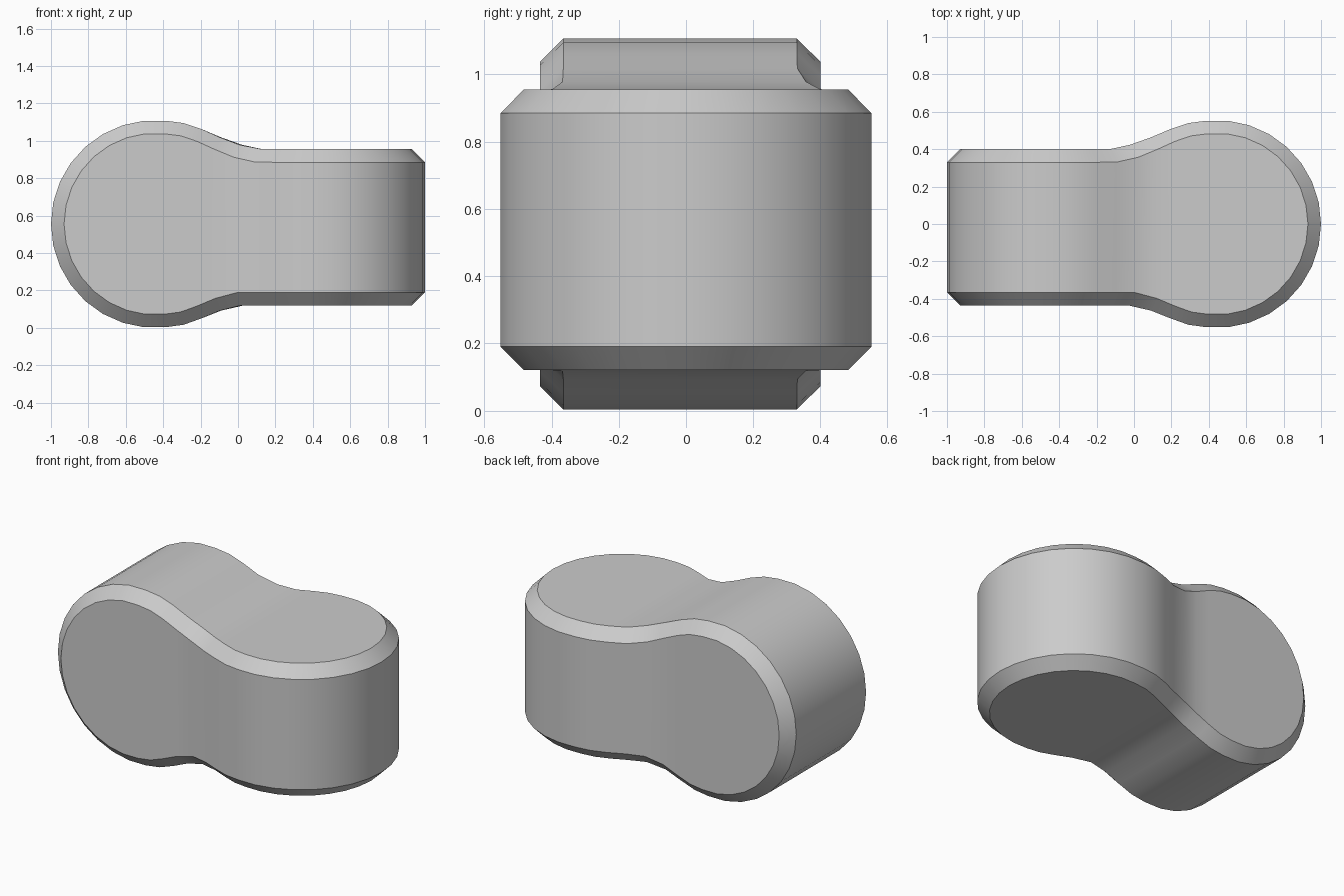
import bpy, bmesh, math
from mathutils import Vector

cube = bpy.data.objects.get("Cube")
if cube:
    bpy.data.objects.remove(cube, do_unlink=True)

RADIUS, CENTRE, MID_Z, CHAMFER = 0.555, 0.445, 0.555, 0.07


def outline(x, side):
    """Half width and outward normal of the round-headed outline, head at x = +1."""
    if x > 0.36:
        h = math.sqrt(max(RADIUS ** 2 - (x - CENTRE) ** 2, 0))
        return h, Vector(((x - CENTRE) / RADIUS, h / RADIUS))
    # Neck eases from the round head into the straight strip
    base, start = (0.40, -0.12) if side > 0 else (0.435, -0.03)
    span, rise = 0.36 - start, 0.548 - base
    t = min(max((x - start) / span, 0), 1)
    slope = rise * 6 * t * (1 - t) / span
    return base + rise * t * t * (3 - 2 * t), Vector((-slope, 1)).normalized()


# Stations along the body, closer together towards both rounded tips
tip = [CENTRE + RADIUS * math.cos(math.radians(a)) for a in range(0, 97, 12)]
neck = [-0.29 + 0.58 * i / 6 for i in range(7)]
stations = [-x for x in tip] + neck + tip[::-1]

bm = bmesh.new()


def seam(sy, sz):
    """Two chamfer rails beside the edge where the two outlines cross."""
    upright, flat = [], []
    for x in stations:
        y, plan_n = outline(x, sy)
        z, front_n = outline(-x, sz)
        edge = Vector((x, sy * y, MID_Z + sz * z))
        plan = Vector((plan_n.x, sy * plan_n.y, 0))
        front = Vector((-front_n.x, 0, sz * front_n.y))
        flat.append(bm.verts.new(edge - plan * CHAMFER))
        upright.append(bm.verts.new(edge - front * CHAMFER))
    return flat, upright


def bridge(a, b):
    for i in range(len(a) - 1):
        bm.faces.new((a[i], a[i + 1], b[i + 1], b[i]))


rails = {(sy, sz): seam(sy, sz) for sy in (-1, 1) for sz in (-1, 1)}
for flat, upright in rails.values():
    bridge(flat, upright)                              # chamfer band
for s in (-1, 1):
    bridge(rails[-1, s][0], rails[1, s][0])            # top and bottom skins
    bridge(rails[s, -1][1], rails[s, 1][1])            # front and back skins

bmesh.ops.remove_doubles(bm, verts=bm.verts, dist=0.0005)
bmesh.ops.recalc_face_normals(bm, faces=bm.faces)

mesh = bpy.data.meshes.new("twisted_link_body")
bm.to_mesh(mesh)
bm.free()
body = bpy.data.objects.new("twisted_link_body", mesh)
bpy.context.collection.objects.link(body)

grey = bpy.data.materials.new("plain_grey")
grey.use_nodes = True
colour = (0.6, 0.6, 0.6, 1)
grey.diffuse_color = colour
grey.node_tree.nodes["Principled BSDF"].inputs["Base Color"].default_value = colour
mesh.materials.append(grey)

bpy.context.view_layer.objects.active = body
body.select_set(True)
bpy.ops.object.shade_smooth_by_angle(angle=math.radians(28))
